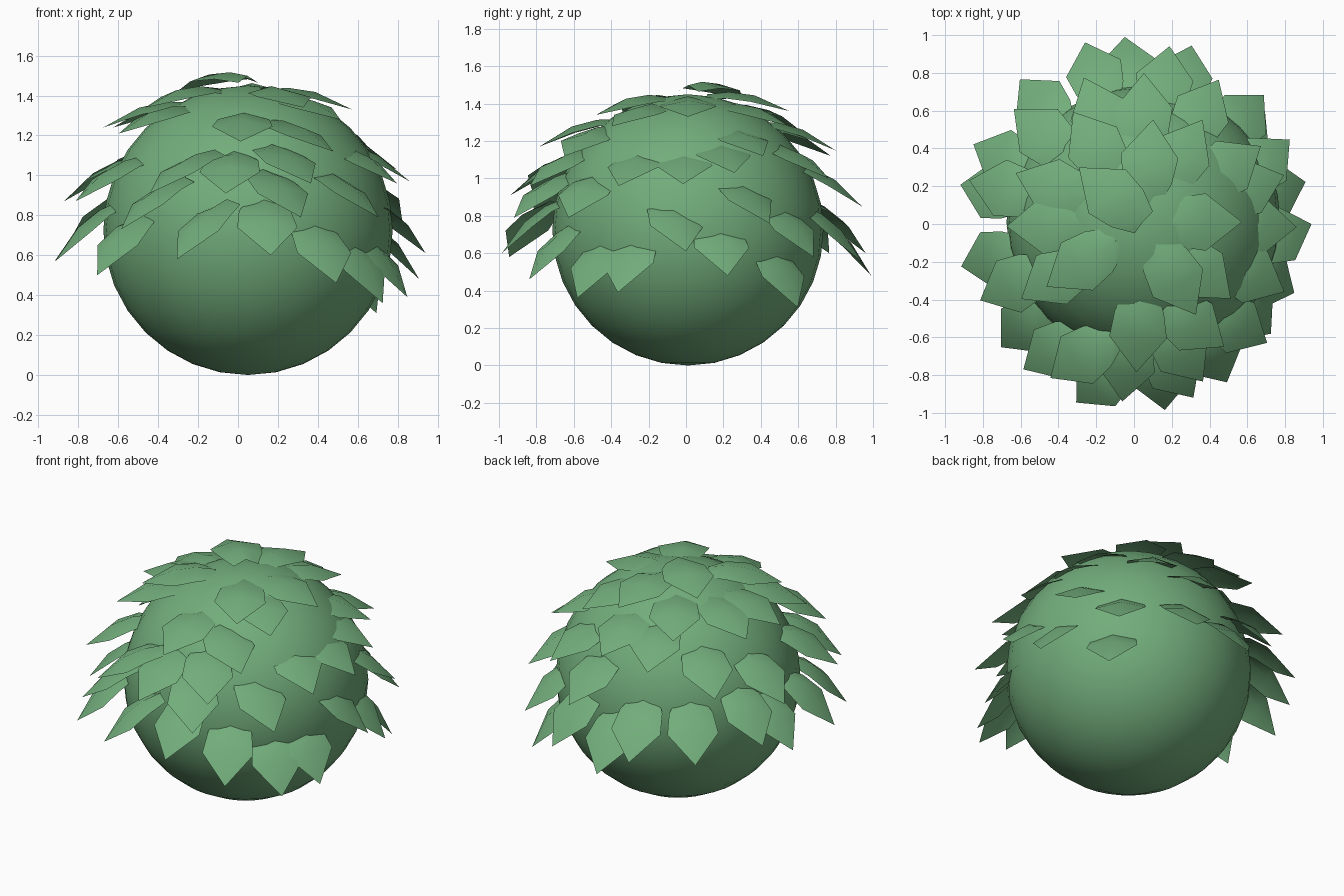
import bpy, bmesh
from math import radians, sin, cos, sqrt, atan2
from mathutils import Vector

if "Cube" in bpy.data.objects:
    bpy.data.objects.remove(bpy.data.objects["Cube"])

CX, CY, CZ, R = 0.05, 0.01, 0.725, 0.725

green = bpy.data.materials.new("leaf_green")
green.diffuse_color = (0.17, 0.42, 0.2, 1)
green.use_nodes = True
green.node_tree.nodes["Principled BSDF"].inputs["Base Color"].default_value = green.diffuse_color

# Round body of the bush
bpy.ops.mesh.primitive_uv_sphere_add(segments=32, ring_count=16, radius=R, location=(CX, CY, CZ))
body = bpy.context.object
body.name = "bush_body"
body.data.materials.append(green)
bpy.ops.object.shade_smooth()

# Leaf tips in rows: (direction in degrees, tip height, optional twist)
top_row = [(1, 1.33), (-36, 1.28), (-54, 1.34), (214, 1.34), (136, 1.43), (79, 1.36),
           (55, 1.28), (120, 1.27)]
upper_row = [(-89, 1.17), (-52, 1.12, 22), (30, 1.12), (86, 1.15), (110, 1.12),
             (158, 1.24), (181, 1.24), (212, 1.21)]
middle_row = [(-94, 0.91), (-120, 0.91, -25), (-65, 0.96, 15), (-23, 0.96), (-1, 0.97),
              (17, 1.03), (58, 1.0), (78, 0.85), (138, 0.98), (166, 0.87), (205, 0.87)]
lower_row = [(-40, 0.79, 15), (-70, 0.79, 18), (-129, 0.73, -20), (27, 0.76, 12), (155, 0.66),
             (106, 0.6), (43, 0.58), (0, 0.61, 20)]
bottom_row = [(-109, 0.58, -28), (-80, 0.6), (-58, 0.46), (-37, 0.36), (-139, 0.5),
              (-22, 0.39), (13, 0.48), (39, 0.31), (93, 0.48), (71, 0.55), (130, 0.6),
              (168, 0.57), (193, 0.57)]

# Leaf outline: (distance from base, half width, ridge bulge)
PROFILE = [(0.0, 0.075, 0.0), (0.11, 0.13, 0.035), (0.25, 0.152, 0.045)]
LENGTH = 0.45


def add_leaf(bm, az, z, twist=0):
    """A creased, drooping leaf whose tip lies on a wide dome."""
    rho = sqrt(1 - ((z - 0.6) / 0.92) ** 2)
    a = radians(az)
    tip = Vector((0.94 * rho * cos(a), rho * sin(a), z))
    h = atan2(tip.y - CY, tip.x - CX) + radians(twist)
    p = radians(10 + (1.4 - z) * 39)
    along = Vector((cos(h) * cos(p), sin(h) * cos(p), -sin(p)))
    side = Vector((-sin(h), cos(h), 0))
    up = along.cross(side)
    base = tip - along * LENGTH
    rows = []
    for u, w, bulge in PROFILE:
        mid = base + along * u + up * bulge
        rows.append([bm.verts.new(mid + side * (s * w) - up * (0.035 * abs(s)))
                     for s in (-1, 0, 1)])
    for lo, hi in zip(rows, rows[1:]):
        for i in (0, 1):
            bm.faces.new((lo[i], hi[i], hi[i + 1], lo[i + 1]))
    t = bm.verts.new(tip)
    last = rows[-1]
    for i in (0, 1):
        bm.faces.new((last[i], t, last[i + 1]))


# Build one object per row of leaves
for name, row in (("top_leaves", top_row), ("upper_leaves", upper_row),
                  ("middle_leaves", middle_row), ("lower_leaves", lower_row),
                  ("bottom_leaves", bottom_row)):
    bm = bmesh.new()
    for leaf in row:
        add_leaf(bm, *leaf)
    for f in bm.faces:
        f.smooth = True
    mesh = bpy.data.meshes.new(name)
    bm.to_mesh(mesh)
    bm.free()
    mesh.materials.append(green)
    bpy.context.collection.objects.link(bpy.data.objects.new(name, mesh))
